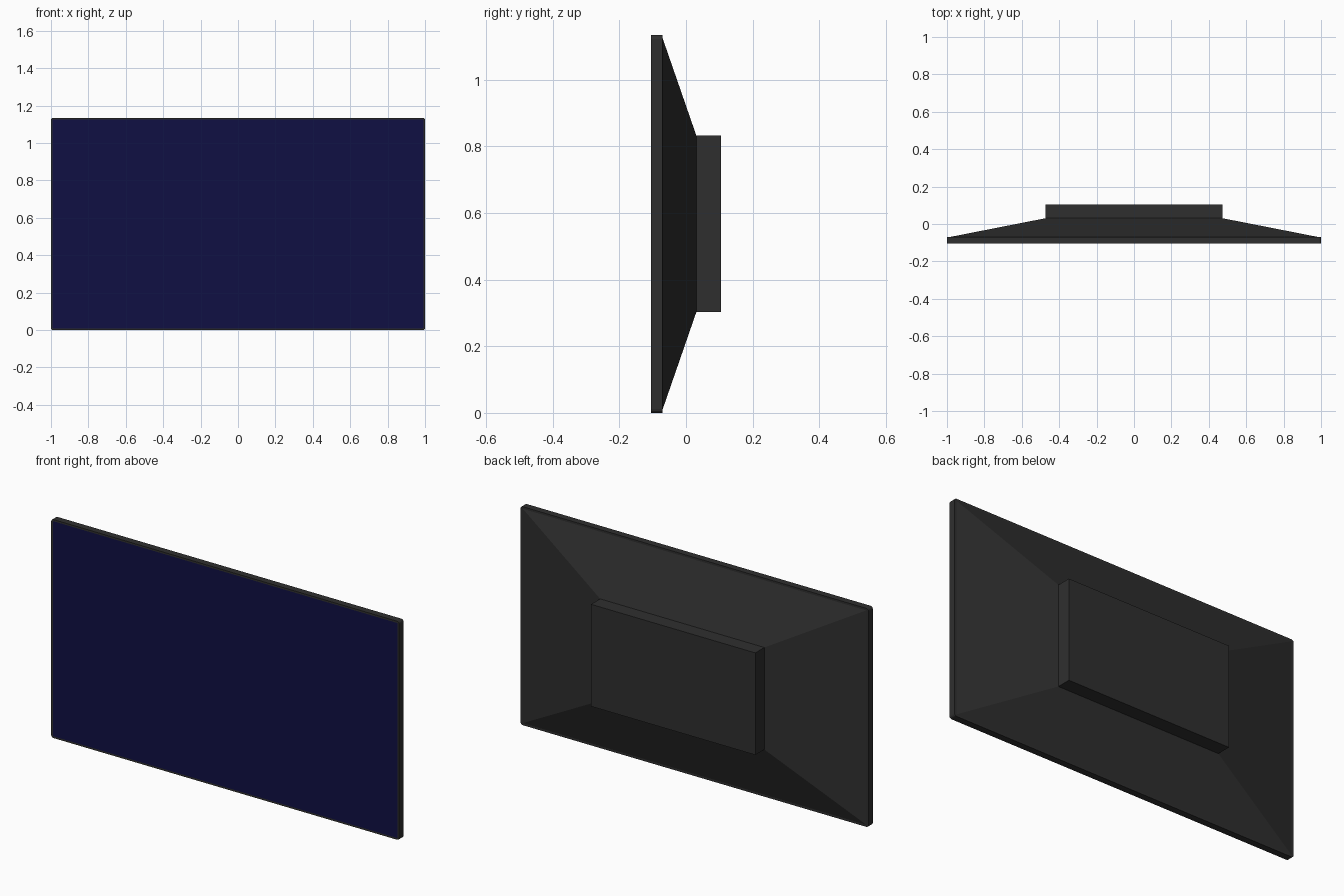
import bpy, bmesh, math

if "Cube" in bpy.data.objects:
    bpy.data.objects.remove(bpy.data.objects["Cube"])

H = 1.135          # overall height
MID = H / 2        # centre height


def material(name, rgb):
    m = bpy.data.materials.new(name)
    m.diffuse_color = (*rgb, 1)
    m.use_nodes = True
    m.node_tree.nodes["Principled BSDF"].inputs["Base Color"].default_value = m.diffuse_color
    return m


casing = material("charcoal casing", (0.028, 0.028, 0.028))
glass = material("navy screen", (0.005, 0.005, 0.056))


def rounded_ring(bm, y, hw, hh, r, steps=3):
    """Rectangle with rounded corners in the xz plane."""
    ring = []
    for k, (sx, sz) in enumerate(((1, 1), (-1, 1), (-1, -1), (1, -1))):
        for i in range(steps + 1):
            a = math.radians(90 * (k + i / steps))
            ring.append(bm.verts.new((sx * (hw - r) + r * math.cos(a), y,
                                      MID + sz * (hh - r) + r * math.sin(a))))
    return ring


def loft(name, sections, mats):
    """Closed solid through (y, half width, half height, radius) sections."""
    bm = bmesh.new()
    rings = [rounded_ring(bm, *s) if s[3] else
             [bm.verts.new((sx * s[1], s[0], MID + sz * s[2]))
              for sx, sz in ((1, 1), (-1, 1), (-1, -1), (1, -1))]
             for s in sections]
    for a, b in zip(rings, rings[1:]):
        for i in range(len(a)):
            j = (i + 1) % len(a)
            bm.faces.new((a[i], a[j], b[j], b[i]))
    front = bm.faces.new(rings[0])
    bm.faces.new(rings[-1])
    bmesh.ops.recalc_face_normals(bm, faces=bm.faces[:])
    # Screen is inset into the front face
    if len(mats) > 1:
        bmesh.ops.inset_region(bm, faces=[front], thickness=0.009)
        front.material_index = 1
    me = bpy.data.meshes.new(name)
    bm.to_mesh(me)
    bm.free()
    for m in mats:
        me.materials.append(m)
    ob = bpy.data.objects.new(name, me)
    bpy.context.collection.objects.link(ob)
    return ob


# Slim front frame holding the screen
loft("screen_frame", [(-0.105, 1.0, MID, 0.012), (-0.07, 1.0, MID, 0.012)],
     [casing, glass])

# Tapered back cover
loft("back_cover", [(-0.071, 0.992, MID - 0.008, 0), (0.031, 0.472, 0.265, 0)],
     [casing])

# Rear electronics housing
loft("rear_housing", [(0.03, 0.472, 0.265, 0), (0.105, 0.472, 0.265, 0)],
     [casing])
